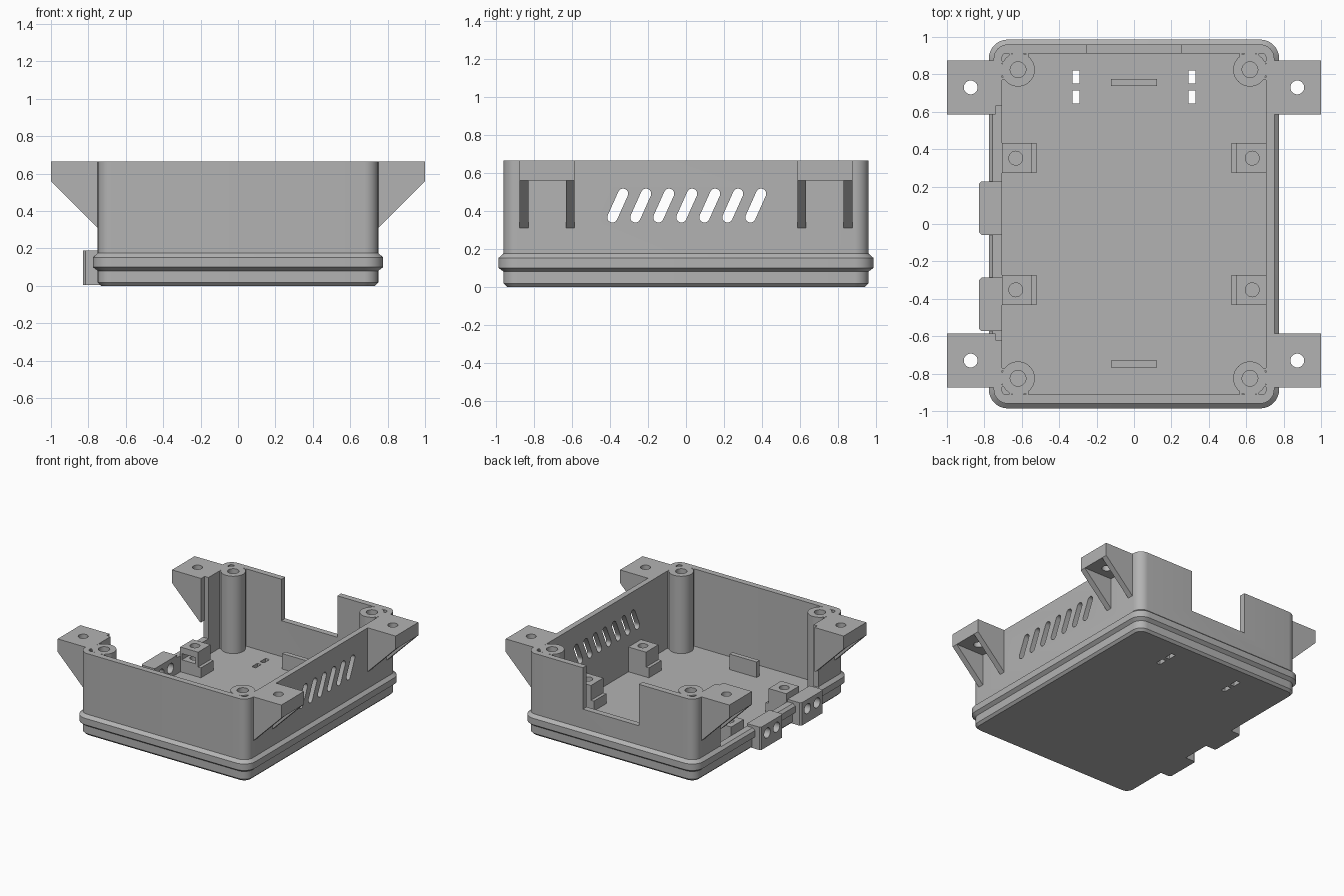
import bpy, bmesh, math
from mathutils import Matrix, Vector

if "Cube" in bpy.data.objects:
    bpy.data.objects.remove(bpy.data.objects["Cube"])

grey = bpy.data.materials.new("grey plastic")
grey.diffuse_color = (0.45, 0.45, 0.45, 1)
grey.use_nodes = True
grey.node_tree.nodes["Principled BSDF"].inputs["Base Color"].default_value = grey.diffuse_color

H, FLOOR = 0.665, 0.04          # wall height, floor top
HX, HY = 0.75, 0.96             # outer half sizes
IX, IY = 0.705, 0.912           # inner half sizes


def finish(name, bm):
    bmesh.ops.recalc_face_normals(bm, faces=bm.faces)
    mesh = bpy.data.meshes.new(name)
    bm.to_mesh(mesh)
    bm.free()
    mesh.materials.append(grey)
    obj = bpy.data.objects.new(name, mesh)
    bpy.context.collection.objects.link(obj)
    return obj


def add_box(bm, x0, x1, y0, y1, z0, z1):
    m = Matrix.Translation(((x0 + x1) / 2, (y0 + y1) / 2, (z0 + z1) / 2))
    m = m @ Matrix.Diagonal((abs(x1 - x0), abs(y1 - y0), abs(z1 - z0), 1))
    bmesh.ops.create_cube(bm, size=1, matrix=m)


def add_cyl(bm, a, b, r, seg=32):
    a, b = Vector(a), Vector(b)
    rot = (b - a).to_track_quat('Z', 'Y').to_matrix().to_4x4()
    bmesh.ops.create_cone(bm, cap_ends=True, segments=seg, radius1=r, radius2=r,
                          depth=(b - a).length, matrix=Matrix.Translation((a + b) / 2) @ rot)


def add_prism(bm, pts, shift):
    """Extrude a closed 3D polygon along a vector."""
    face = bm.faces.new([bm.verts.new(p) for p in pts])
    ext = bmesh.ops.extrude_face_region(bm, geom=[face])['geom']
    bmesh.ops.translate(bm, vec=shift, verts=[v for v in ext if isinstance(v, bmesh.types.BMVert)])


def cut(obj, bm):
    """Subtract the cutter solids from an object and bake the result."""
    cutter = finish("cutter", bm)
    cutter.hide_render = True
    mod = obj.modifiers.new("cut", 'BOOLEAN')
    mod.operation, mod.solver, mod.object = 'DIFFERENCE', 'EXACT', cutter
    bpy.context.view_layer.update()
    dg = bpy.context.evaluated_depsgraph_get()
    baked = bpy.data.meshes.new_from_object(obj.evaluated_get(dg))
    obj.modifiers.clear()
    obj.data = baked
    bpy.data.objects.remove(cutter)


def smooth(obj):
    bpy.ops.object.select_all(action='DESELECT')
    obj.select_set(True)
    bpy.context.view_layer.objects.active = obj
    bpy.ops.object.shade_smooth_by_angle(angle=math.radians(25))


def ring(bm, hx, hy, r, z, seg=8):
    verts = []
    for k, (sx, sy) in enumerate([(1, 1), (-1, 1), (-1, -1), (1, -1)]):
        for i in range(seg + 1):
            a = math.pi / 2 * (k + i / seg)
            verts.append(bm.verts.new((sx * (hx - r) + r * math.cos(a),
                                       sy * (hy - r) + r * math.sin(a), z)))
    return verts


# Case shell: open tray with chamfered foot and raised rim band
bm = bmesh.new()
outer = [(-0.018, 0), (0, 0.018), (0, 0.08), (0.026, 0.1), (0.026, 0.152), (0, 0.175), (0, H)]
rings = [ring(bm, HX + o, HY + o, 0.075 + o, z) for o, z in outer]
rings += [ring(bm, IX, IY, 0.02, z) for z in (H, FLOOR)]
for a, b in zip(rings, rings[1:]):
    n = len(a)
    for i in range(n):
        bm.faces.new((a[i], a[(i + 1) % n], b[(i + 1) % n], b[i]))
bm.faces.new(rings[0])
bm.faces.new(rings[-1])
shell = finish("case_shell", bm)

# Cable ports along the low left wall
port_y = (-0.43, 0.085)


def port_holes():
    c = bmesh.new()
    for y in port_y:
        for d in (-0.06, 0.06):
            add_cyl(c, (-0.9, y + d, 0.115), (-0.66, y + d, 0.115), 0.04)
    return c


# Openings in the shell: back notch, left gap, floor slits, slanted vents
c = bmesh.new()
add_box(c, -0.25, 0.25, 0.88, 1.05, 0.33, 0.8)
add_box(c, -0.85, -0.68, -0.62, 0.63, 0.17, 0.8)
for x in (-0.31, 0.31):
    for y in (0.68, 0.785):
        add_box(c, x - 0.018, x + 0.018, y - 0.035, y + 0.035, -0.1, 0.1)
for i in range(7):
    y, z, r = -0.387 + 0.121 * i, 0.365, 0.027
    dy, dz = 0.056, 0.125
    t = math.atan2(dz, dy)
    pts = []
    for cy, cz, start in ((y, z, t + math.pi / 2), (y + dy, z + dz, t - math.pi / 2)):
        for k in range(9):
            a = start + math.pi * k / 8
            pts.append((0.68, cy + r * math.cos(a), cz + r * math.sin(a)))
    add_prism(c, pts, (0.12, 0, 0))
cut(shell, c)
cut(shell, port_holes())
smooth(shell)

for i, y in enumerate(port_y):
    bm = bmesh.new()
    add_box(bm, -0.828, -IX, y - 0.143, y + 0.143, 0.005, 0.19)
    upright = [e for e in bm.edges if abs(e.verts[0].co.z - e.verts[1].co.z) > 0.1
               and e.verts[0].co.x < -0.8]
    bmesh.ops.bevel(bm, geom=upright, offset=0.012, segments=1, affect='EDGES')
    port = finish("cable_port_%d" % (i + 1), bm)
    cut(port, port_holes())
    smooth(port)

for sx in (-1, 1):
    for sy in (-1, 1):
        tag = ("left" if sx < 0 else "right") + ("_front" if sy < 0 else "_back")

        # Corner screw post
        px, py = sx * 0.62, sy * 0.825
        bm = bmesh.new()
        add_cyl(bm, (px, py, FLOOR - 0.01), (px, py, H), 0.09, 40)
        post = finish("screw_post_" + tag, bm)
        c = bmesh.new()
        add_cyl(c, (px, py, 0.2), (px, py, 0.8), 0.042)
        cut(post, c)
        smooth(post)

        # Thin webs tying the post to the walls
        bm = bmesh.new()
        for u in (0.565, 0.655):
            add_box(bm, sx * u, sx * (u + 0.012), sy * 0.885, sy * (IY + 0.005), FLOOR, H)
        for v in (0.77, 0.86):
            add_box(bm, sx * 0.68, sx * (IX + 0.005), sy * v, sy * (v + 0.012), FLOOR, H)
        finish("post_web_" + tag, bm)

        # Mounting ear: drilled plate on two triangular gussets
        bm = bmesh.new()
        add_box(bm, sx * 0.74, sx * 1.0, sy * 0.585, sy * 0.875, 0.56, H)
        ear = finish("mounting_ear_" + tag, bm)
        c = bmesh.new()
        add_cyl(c, (sx * 0.873, sy * 0.73, 0.4), (sx * 0.873, sy * 0.73, 0.8), 0.037)
        cut(ear, c)
        smooth(ear)
        bm = bmesh.new()
        for y in (0.585, 0.828):
            add_prism(bm, [(sx * x, sy * y, z) for x, z in
                           ((0.74, 0.56), (1.0, 0.56), (0.75, 0.31), (0.74, 0.31))],
                      (0, sy * 0.047, 0))
        finish("ear_gusset_" + tag, bm)

        # Board standoff: stepped block with screw hole and nut slot
        cy = sy * 0.352
        bm = bmesh.new()
        add_box(bm, sx * 0.548, sx * (IX + 0.002), cy - 0.08, cy + 0.08, FLOOR - 0.005, 0.24)
        block = finish("standoff_" + tag, bm)
        c = bmesh.new()
        add_cyl(c, (sx * 0.632, cy, 0.06), (sx * 0.632, cy, 0.3), 0.037)
        cut(block, c)
        c = bmesh.new()
        add_box(c, sx * 0.572, sx * 0.692, cy - 0.1, cy + 0.055, 0.14, 0.19)
        cut(block, c)
        smooth(block)
        bm = bmesh.new()
        add_box(bm, sx * 0.522, sx * 0.55, cy - 0.08, cy + 0.08, FLOOR - 0.005, 0.12)
        finish("standoff_step_" + tag, bm)

# Upright stop ribs on the floor
for name, y in (("front", -0.748), ("back", 0.757)):
    bm = bmesh.new()
    add_box(bm, -0.122, 0.122, y - 0.019, y + 0.019, FLOOR - 0.005, 0.165)
    finish("stop_rib_" + name, bm)
